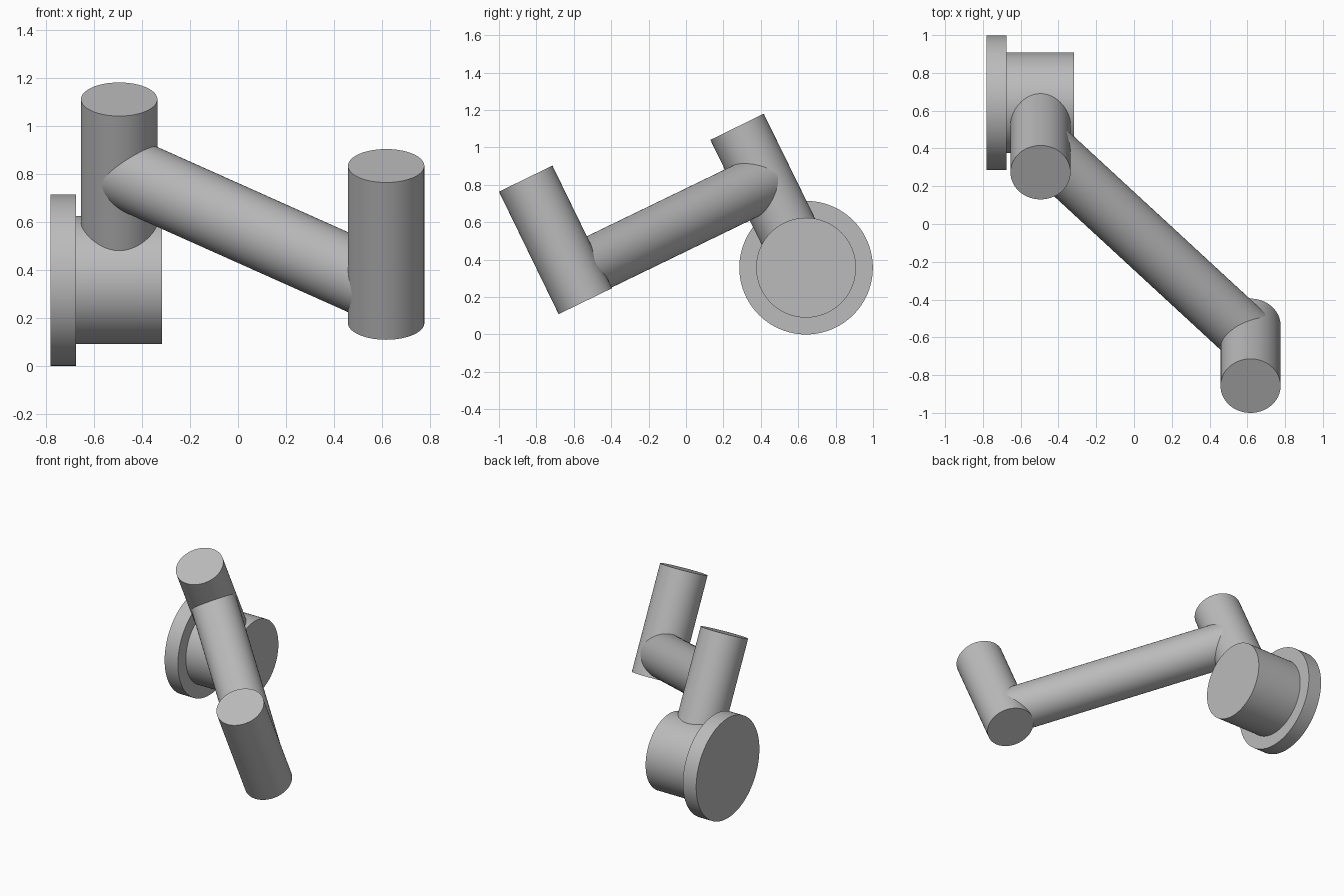
import bpy
import math
from mathutils import Vector

if "Cube" in bpy.data.objects:
    bpy.data.objects.remove(bpy.data.objects["Cube"])

grey = bpy.data.materials.new("plain grey")
grey.use_nodes = True
color = (0.5, 0.5, 0.5, 1)
grey.diffuse_color = color
grey.node_tree.nodes["Principled BSDF"].inputs["Base Color"].default_value = color


def rod(name, start, end, radius):
    """Capped cylinder between two points."""
    start, end = Vector(start), Vector(end)
    axis = end - start
    bpy.ops.mesh.primitive_cylinder_add(
        vertices=96, radius=radius, depth=axis.length, location=(start + end) / 2,
        rotation=axis.to_track_quat("Z", "Y").to_euler())
    obj = bpy.context.object
    obj.name = name
    obj.data.materials.append(grey)
    bpy.ops.object.shade_smooth_by_angle(angle=math.radians(30))
    return obj


# Base flange and hub share one sideways axis
base_y, base_z = 0.642, 0.357
rod("base_flange", (-0.78, base_y, base_z), (-0.675, base_y, base_z), 0.357)
rod("base_hub", (-0.68, base_y, base_z), (-0.317, base_y, base_z), 0.267)

# Two parallel leaning posts
rod("rear_post", (-0.495, base_y, base_z), (-0.495, 0.273, 1.11), 0.159)
rod("front_post", (0.617, -0.538, 0.178), (0.617, -0.857, 0.833), 0.159)

# Diagonal arm joining the post axes
rod("link_arm", (-0.495, 0.42, 0.816), (0.617, -0.606, 0.319), 0.152)
